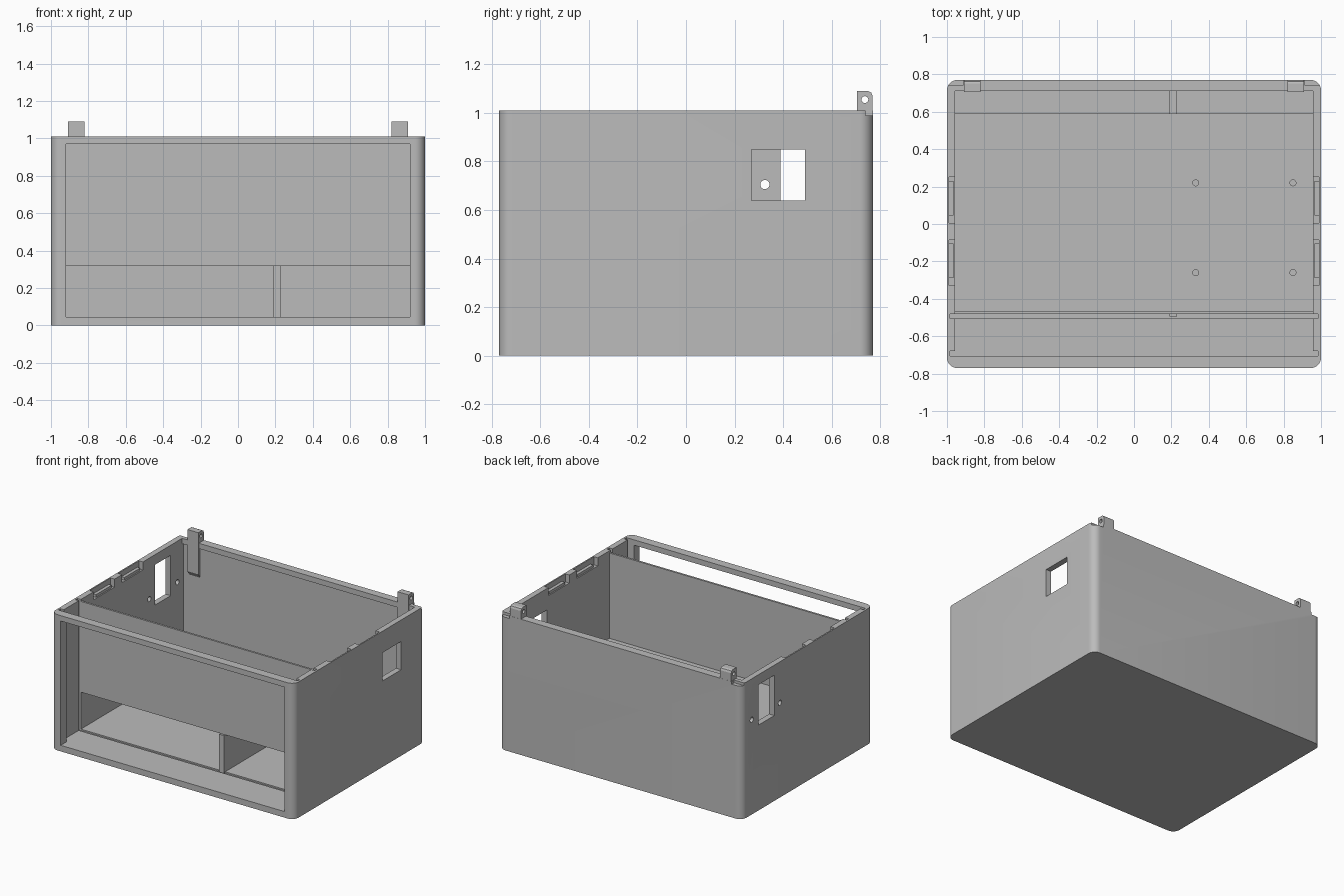
import bpy, bmesh, math
from mathutils import Matrix

cube = bpy.data.objects.get("Cube")
if cube:
    bpy.data.objects.remove(cube, do_unlink=True)

GREY = (0.5, 0.5, 0.5, 1)
grey = bpy.data.materials.new("plain grey")
grey.use_nodes = True
grey.diffuse_color = GREY
grey.node_tree.nodes["Principled BSDF"].inputs["Base Color"].default_value = GREY


def finish(name, bm):
    bmesh.ops.recalc_face_normals(bm, faces=bm.faces)
    mesh = bpy.data.meshes.new(name)
    bm.to_mesh(mesh)
    bm.free()
    mesh.materials.append(grey)
    obj = bpy.data.objects.new(name, mesh)
    bpy.context.collection.objects.link(obj)
    return obj


def box(name, x, y, z, radius=0):
    """Box from (low, high) ranges, with optional rounded upright edges."""
    bm = bmesh.new()
    bmesh.ops.create_cube(bm, size=1)
    for v in bm.verts:
        v.co = [r[0] if c < 0 else r[1] for c, r in zip(v.co, (x, y, z))]
    if radius:
        upright = [e for e in bm.edges
                   if abs(e.verts[0].co.z - e.verts[1].co.z) > 0.1]
        bmesh.ops.bevel(bm, geom=upright, offset=radius, segments=8,
                        profile=0.5, affect='EDGES')
    return finish(name, bm)


def rod(name, centre, radius, length, axis):
    bm = bmesh.new()
    turn = Matrix.Rotation(math.pi / 2, 4, 'Y') if axis == 'X' else Matrix()
    bmesh.ops.create_cone(bm, cap_ends=True, segments=24, radius1=radius,
                          radius2=radius, depth=length,
                          matrix=Matrix.Translation(centre) @ turn)
    return finish(name, bm)


def activate(obj):
    bpy.ops.object.select_all(action='DESELECT')
    obj.select_set(True)
    bpy.context.view_layer.objects.active = obj


def cut(obj, cutters):
    """Subtract each cutter in turn, then discard it."""
    activate(obj)
    for cutter in cutters:
        cutter.hide_render = True
        mod = obj.modifiers.new("cut", 'BOOLEAN')
        mod.operation = 'DIFFERENCE'
        mod.solver = 'EXACT'
        mod.object = cutter
        bpy.ops.object.modifier_apply(modifier=mod.name)
        bpy.data.objects.remove(cutter, do_unlink=True)


def span(side, low, high):
    """Mirror an x range to the chosen side."""
    return tuple(sorted((side * low, side * high)))


FLOOR, RIM, INNER = 0.045, 1.01, 0.957
ABOVE = 1.2
CLIPS = ((-0.33, -0.085), (0.005, 0.25))

# Enclosure shell: hollow, open at the top and with a front window
shell = box("enclosure_shell", (-1, 1), (-0.77, 0.77), (0, RIM), 0.055)
cutters = [
    box("cavity", (-INNER, INNER), (-0.705, 0.725), (FLOOR, ABOVE)),
    box("window", (-0.92, 0.92), (-0.9, -0.6), (FLOOR, 0.97)),
    box("partition_groove", (-0.985, 0.985), (-0.505, -0.48), (0.035, ABOVE)),
]
for side in (-1, 1):
    # Front panel groove, clip recesses and lowered back corners
    cutters.append(box("panel_groove", span(side, 0.9, 0.985),
                       (-0.705, -0.68), (FLOOR, ABOVE)))
    cutters.append(box("corner_step", span(side, 0.915, 1.1),
                       (0.74, 0.9), (0.99, ABOVE)))
    for y in CLIPS:
        cutters.append(box("clip_recess", span(side, 0.9, 0.99), y,
                           (0.95, ABOVE)))
# Side cutouts: square port on one side, socket with screw holes on the other
cutters.append(box("port", (0.9, 1.1), (0.27, 0.49), (0.64, 0.85)))
cutters.append(box("socket", (-1.1, -0.9), (0.39, 0.575), (0.635, 0.935)))
for y in (0.325, 0.655):
    cutters.append(rod("socket_screw", (-1, y, 0.705), 0.019, 0.3, 'X'))
cut(shell, cutters)
activate(shell)
bpy.ops.object.shade_smooth_by_angle(angle=math.radians(30))

# Lip along the inside of the back rim
box("back_rim_lip", (-INNER, INNER), (0.71, 0.727), (0.97, RIM))

# Clip ridges inside the recesses
for side in (-1, 1):
    for low, high in CLIPS:
        box("clip_ridge", span(side, 0.966, 0.991),
            (low + 0.04, high - 0.02), (0.95, 0.97))

# Upper partition, shelf and the divider underneath
box("front_partition", (-INNER, INNER), (-0.48, -0.465), (0.32, 0.995))
shelf = box("shelf", (-INNER, INNER), (-0.47, 0.59), (0.32, 0.36))
cut(shelf, [rod("shelf_screw", (x, y, 0.34), 0.016, 0.2, 'Z')
            for x in (0.33, 0.85) for y in (-0.26, 0.22)])
box("lower_divider", (0.19, 0.23), (-0.495, 0.726), (0.035, 0.32))

# Hinge tabs with a pin hole and a strip running down the back wall
PROFILE = [(0.769, 1.0), (0.769, 1.07), (0.763, 1.084), (0.75, 1.09),
           (0.705, 1.09), (0.705, 0.78), (0.73, 0.74), (0.73, 1.0)]
for side, label in ((-1, "right"), (1, "left")):
    bm = bmesh.new()
    face = bm.faces.new([bm.verts.new((side * 0.82, y, z)) for y, z in PROFILE])
    new = bmesh.ops.extrude_face_region(bm, geom=[face])["geom"]
    bmesh.ops.translate(bm, vec=(side * 0.09, 0, 0),
                        verts=[g for g in new if isinstance(g, bmesh.types.BMVert)])
    tab = finish(label + "_hinge_tab", bm)
    cut(tab, [rod("pin_hole", (side * 0.865, 0.737, 1.055), 0.014, 0.3, 'X')])
